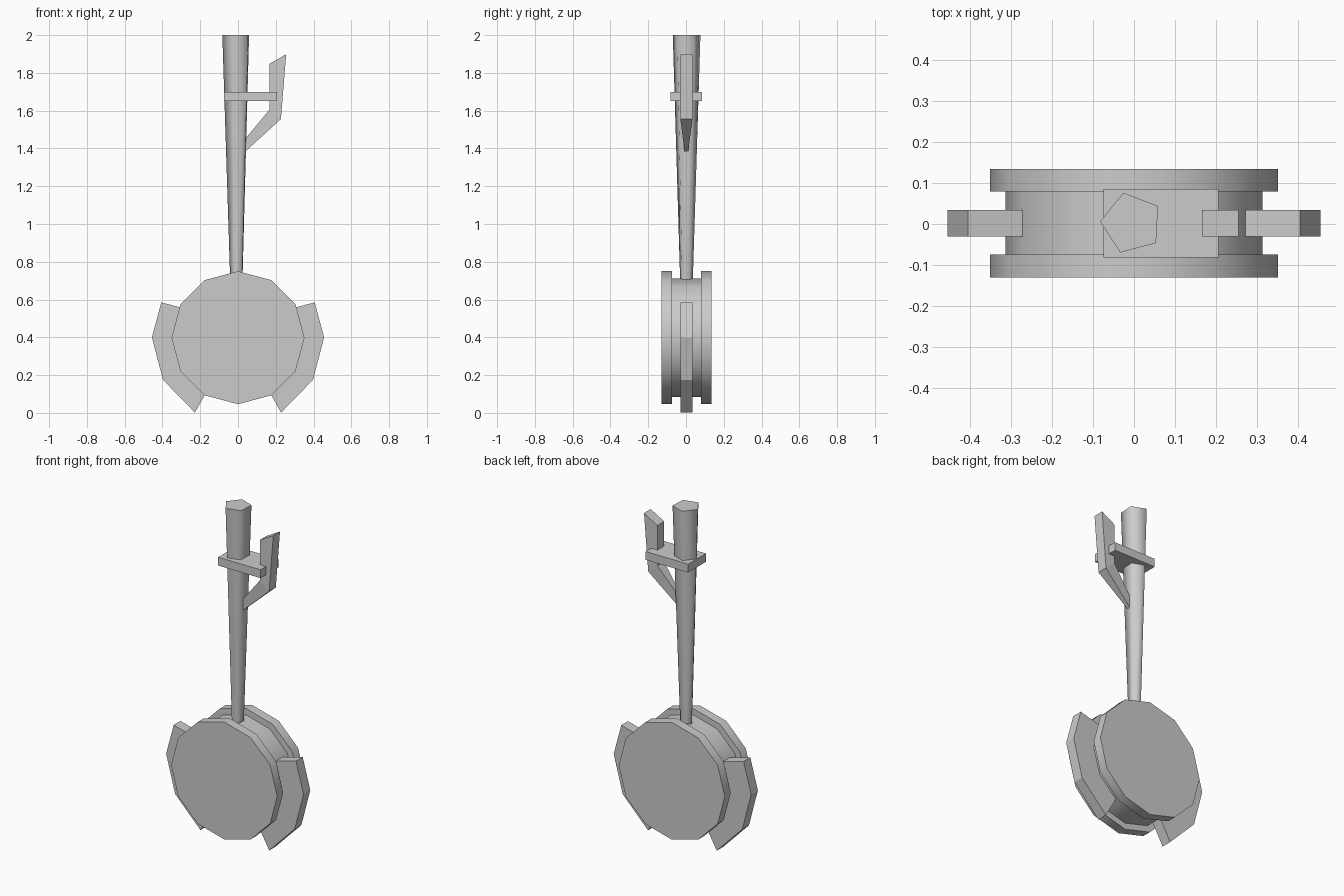
import bpy, bmesh, math

if "Cube" in bpy.data.objects:
    bpy.data.objects.remove(bpy.data.objects["Cube"])

YC = 0.002  # shared mid-plane of the model


def make(name, verts, faces, smooth=None):
    me = bpy.data.meshes.new(name)
    bm = bmesh.new()
    vs = [bm.verts.new(v) for v in verts]
    for f in faces:
        bm.faces.new([vs[i] for i in f])
    bmesh.ops.recalc_face_normals(bm, faces=bm.faces)
    bm.to_mesh(me)
    bm.free()
    ob = bpy.data.objects.new(name, me)
    bpy.context.collection.objects.link(ob)
    if smooth:
        bpy.ops.object.select_all(action='DESELECT')
        ob.select_set(True)
        bpy.context.view_layer.objects.active = ob
        bpy.ops.object.shade_smooth_by_angle(angle=math.radians(smooth))
    return ob


def bridge(name, ring_a, ring_b, smooth=None):
    """Closed solid between two matching outlines."""
    n = len(ring_a)
    faces = [(i, (i + 1) % n, n + (i + 1) % n, n + i) for i in range(n)]
    faces += [tuple(range(n)), tuple(range(n, 2 * n))]
    return make(name, ring_a + ring_b, faces, smooth)


def disc(name, r, y0, y1):
    pts = [(r * math.sin(i * math.pi / 6), 0.398 + r * math.cos(i * math.pi / 6))
           for i in range(12)]
    return bridge(name, [(x, y0, z) for x, z in pts],
                  [(x, y1, z) for x, z in pts], 40)


def strip(name, inner, outer, widths, side=1):
    """Bent bar: paired inner/outer points, one half-width per pair."""
    verts, faces = [], []
    for (xi, zi), (xo, zo), w in zip(inner, outer, widths):
        verts += [(side * xi, YC - w, zi), (side * xo, YC - w, zo),
                  (side * xo, YC + w, zo), (side * xi, YC + w, zi)]
    n = len(inner)
    for k in range(n - 1):
        for j in range(4):
            a, b = 4 * k + j, 4 * k + (j + 1) % 4
            faces.append((a, b, b + 4, a + 4))
    faces += [(0, 1, 2, 3), tuple(4 * n - 4 + j for j in range(4))]
    return make(name, verts, faces)


# Drum: two flanges and a narrower hub
disc("front_flange", 0.352, -0.131, -0.075)
disc("back_flange", 0.352, 0.079, 0.135)
disc("hub", 0.314, -0.076, 0.080)

# Curved side blades seated in the groove
for side, label in ((-1, "left"), (1, "right")):
    strip(label + "_side_blade",
          [(0.273, 0.55), (0.30, 0.40), (0.265, 0.245), (0.15, 0.14)],
          [(0.406, 0.585), (0.456, 0.40), (0.397, 0.175), (0.228, 0.002)],
          [0.032] * 4, side)


# Tapered five-sided pole
def pentagon(r, z):
    a = [math.pi + math.radians(-3) + i * math.tau / 5 for i in range(5)]
    return [(-0.006 + r * math.cos(t), YC + r * math.sin(t), z) for t in a]


bridge("pole", pentagon(0.035, 0.69), pentagon(0.077, 2.0), 75)

# Bracket plate around the pole
rect = [(-0.075, -0.082), (0.207, -0.082), (0.207, 0.086), (-0.075, 0.086)]
bridge("bracket_plate", [(x, y, 1.65) for x, y in rect],
       [(x, y, 1.70) for x, y in rect])

# Bent prong, narrowing where it joins the pole
strip("prong",
      [(0.166, 1.848), (0.166, 1.605), (0.03, 1.44)],
      [(0.255, 1.898), (0.227, 1.555), (0.04, 1.385)],
      [0.032, 0.032, 0.010])
